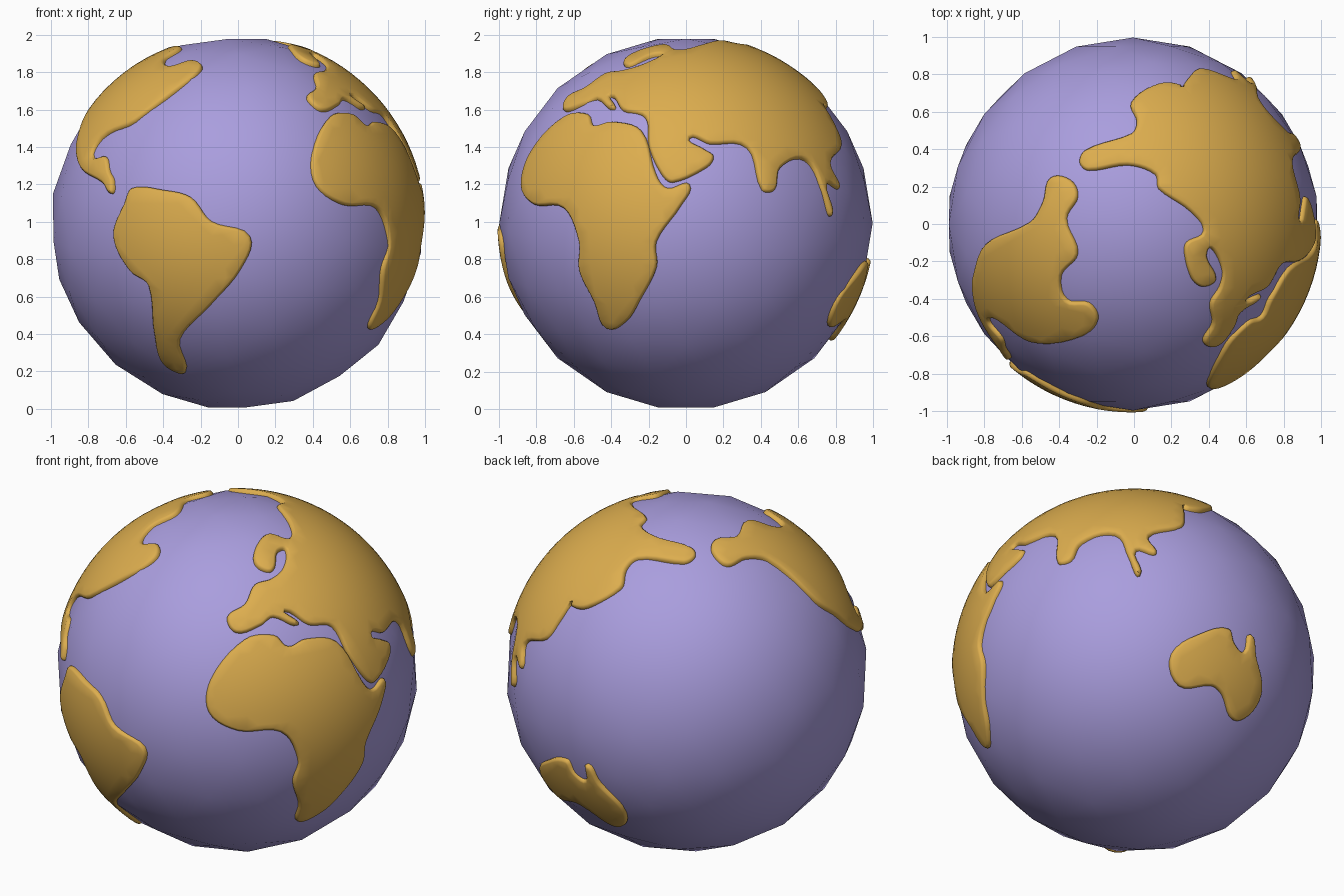
import bpy
import bmesh
from math import sin, cos, radians, sqrt
from mathutils import Matrix, Vector
from mathutils.geometry import delaunay_2d_cdt, interpolate_bezier

CENTRE = Vector((-0.005, 0, 0.993))
SEA_RADIUS = 0.997
LAND_RADIUS = 1.008
MID_RADIUS = 1.004
RIM_RADIUS = 0.993
ROOT_RADIUS = 0.95
GRID = 0.03

default_cube = bpy.data.objects.get("Cube")
if default_cube:
    bpy.data.objects.remove(default_cube, do_unlink=True)


def make_material(name, colour):
    material = bpy.data.materials.new(name)
    material.use_nodes = True
    material.diffuse_color = colour
    shader = material.node_tree.nodes["Principled BSDF"]
    shader.inputs["Base Color"].default_value = colour
    return material


def add_object(name, bm, material):
    mesh = bpy.data.meshes.new(name)
    bm.to_mesh(mesh)
    bm.free()
    mesh.materials.append(material)
    mesh.shade_smooth()
    obj = bpy.data.objects.new(name, mesh)
    obj.location = CENTRE
    bpy.context.scene.collection.objects.link(obj)


def facing(azimuth, elevation):
    """Axes (right, up, outward) of a disc that faces the given direction."""
    a, e = radians(azimuth), radians(elevation)
    right = Vector((-sin(a), cos(a), 0))
    outward = Vector((cos(e) * cos(a), cos(e) * sin(a), sin(e)))
    return Matrix((right, outward.cross(right), outward)).transposed()


FRONT = facing(-90, 0)
SIDE = facing(0, 0)
TOP = facing(-90, 90)
UNDER = facing(49, -29)


def on_sphere(axes, points):
    """Lift flat points, in hundredths, onto the unit sphere."""
    lifted = []
    for u, v in points:
        u, v = u / 100, v / 100
        depth = sqrt(max(0, LAND_RADIUS ** 2 - u * u - v * v))
        lifted.append((axes @ Vector((u, v, depth))).normalized())
    return lifted


def smooth_loop(points):
    """Closed coastline with rounded corners through the given points."""
    count = len(points)
    tangents = [(points[(i + 1) % count] - points[i - 1]).normalized()
                for i in range(count)]
    loop = []
    for i in range(count):
        j = (i + 1) % count
        start, end = points[i], points[j]
        reach = (end - start).length / 3
        loop += interpolate_bezier(start, start + tangents[i] * reach,
                                   end - tangents[j] * reach, end, 6)[:-1]
    return [p.normalized() for p in loop]


def make_land(name, segments, material):
    coast = []
    for axes, points in segments:
        coast += on_sphere(axes, points)
    coast = smooth_loop(coast)

    # Flatten the coast around its middle and fill it with a fine grid
    middle = sum(coast, Vector()).normalized()
    turn = middle.to_track_quat('Z', 'Y').to_matrix()
    flat = []
    for p in coast:
        q = turn.transposed() @ p
        flat.append(Vector((q.x, q.y)) / (1 + q.z))
    inner = []
    low_x, high_x = min(p.x for p in flat), max(p.x for p in flat)
    low_y, high_y = min(p.y for p in flat), max(p.y for p in flat)
    for i in range(int((high_x - low_x) / GRID) + 1):
        for j in range(int((high_y - low_y) / GRID) + 1):
            p = Vector((low_x + i * GRID, low_y + j * GRID))
            if min((p - c).length for c in flat) > GRID * 0.7:
                inner.append(p)
    filled = delaunay_2d_cdt(flat + inner, [], [list(range(len(flat)))], 1, 1e-5)

    # Wrap the filled shape back onto the sphere
    bm = bmesh.new()
    verts = []
    for p in filled[0]:
        s = p.length_squared
        verts.append(bm.verts.new(turn @ Vector((2 * p.x, 2 * p.y, 1 - s)) / (1 + s)))
    for face in filled[2]:
        bm.faces.new([verts[k] for k in face])
    loose = [v for v in bm.verts if not v.link_faces]
    bmesh.ops.delete(bm, geom=loose, context='VERTS')
    bm.normal_update()

    # Rounded edge: two inset rings that step down to the rim
    surface = list(bm.faces)
    for _ in range(2):
        bmesh.ops.inset_region(bm, faces=surface, thickness=0.008,
                               use_boundary=True, use_even_offset=False)
    rim = {v for v in bm.verts if v.is_boundary}
    shoulder = {e.other_vert(v) for v in rim for e in v.link_edges} - rim
    for v in bm.verts:
        radius = RIM_RADIUS if v in rim else MID_RADIUS if v in shoulder else LAND_RADIUS
        v.co = v.co.normalized() * radius

    # Wall that sinks below the sea
    edges = [e for e in bm.edges if e.is_boundary]
    for part in bmesh.ops.extrude_edge_only(bm, edges=edges)["geom"]:
        if isinstance(part, bmesh.types.BMVert):
            part.co = part.co.normalized() * ROOT_RADIUS
    add_object(name, bm, material)


sea_violet = make_material("sea_violet", (0.40, 0.34, 0.73, 1))
land_ochre = make_material("land_ochre", (0.72, 0.42, 0.077, 1))

# Sea ball
ball = bmesh.new()
bmesh.ops.create_icosphere(ball, subdivisions=3, radius=SEA_RADIUS,
                           matrix=Matrix.Rotation(radians(9), 4, 'Y'))
add_object("sea_ball", ball, sea_violet)

# Southern land on the front
make_land("south_west_land", [(FRONT, [
    (-57, 19), (-40, 18), (-25, 14), (-14, 1), (7, -7), (2, -25), (-14, -44),
    (-31, -63), (-28, -81), (-40, -76), (-45, -59), (-48, -34), (-58, -26),
    (-67, -7), (-61, 11)])], land_ochre)

# Northern land on the front right
make_land("north_west_land", [
    (TOP, [(-45, 25), (-34, 24), (-30, 15), (-36, 3), (-30, -16), (-39, -28),
           (-36, -41), (-24, -43), (-19, -52), (-28, -61), (-55, -64)]),
    (FRONT, [(-73, 46), (-78, 36), (-71, 36), (-69, 28), (-67, 23), (-68, 16),
             (-73, 22), (-84, 29), (-87, 39)]),
    (TOP, [(-86, -26), (-80, -11), (-56, 1), (-49, 12)]),
], land_ochre)

# Southern land on the side
make_land("south_middle_land", [(SIDE, [
    (-65, 58), (-53, 59), (-50, 53), (-40, 55), (-24, 50), (-16, 26), (-10, 19),
    (2, 21), (-3, 9), (-16, -10), (-16, -24), (-25, -42), (-32, -53), (-43, -57),
    (-50, -42), (-58, -25), (-58, -10), (-66, 8), (-82, 10), (-89, 20),
    (-84, 38)])], land_ochre)

# Great northern land: south coast, east coast, then the polar coast
south_coast = [
    (-66, 61), (-55, 64), (-48, 67), (-39, 62), (-41, 69), (-34, 61), (-22, 57),
    (-20, 41), (-13, 26), (-7, 22), (11, 30), (15, 36), (10, 40), (2, 46),
    (13, 43), (33, 41), (41, 18), (48, 18), (51, 30), (65, 34), (74, 16),
    (79, 4), (76, 21), (83, 19), (78, 32), (84, 42), (80, 53), (72, 66)]
polar_coast = [
    (26, 75), (14, 76), (-1, 66), (2, 56), (-1, 49), (-26, 40), (-29, 33),
    (-24, 29), (-3, 32), (12, 27), (14, 19), (31, 7), (38, -4), (29, -10),
    (28, -17), (32, -30), (38, -34), (45, -30), (40, -18), (42, -13), (48, -24),
    (47, -34), (42, -43), (43, -54), (38, -64)]
make_land("north_east_land", [(SIDE, south_coast), (TOP, polar_coast)], land_ochre)

# Island land, low on the back
make_land("island_land", [(UNDER, [
    (22, 8), (40, 20), (54, 22), (57, 14), (62, 9), (66, 19), (69, 6), (72, -12),
    (66, -25), (56, -29), (50, -15), (44, -10), (26, -10)])], land_ochre)
